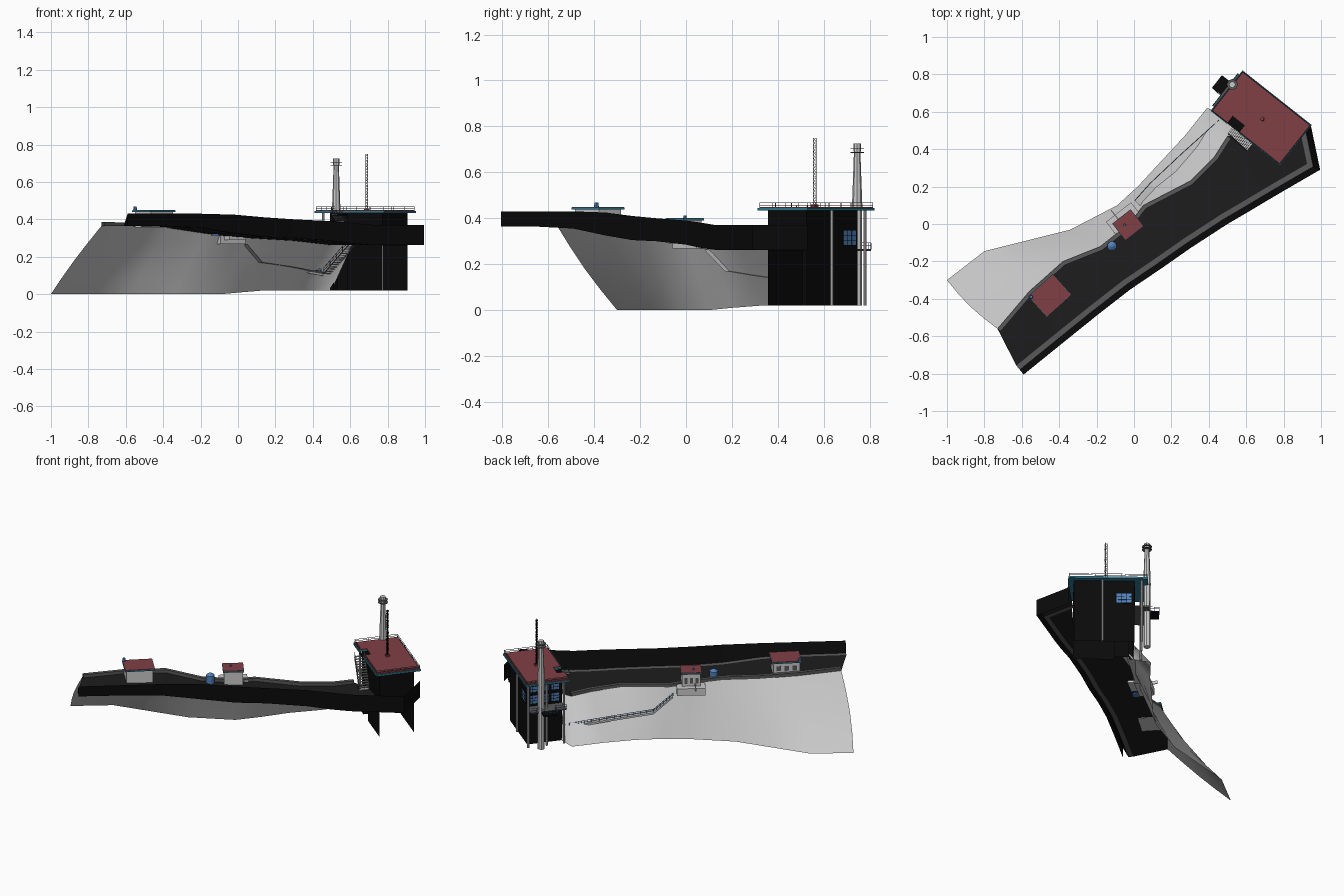
import bpy, bmesh, math
from mathutils import Vector, Matrix

if "Cube" in bpy.data.objects:
    bpy.data.objects.remove(bpy.data.objects["Cube"])

def mat(name, r, g, b):
    m = bpy.data.materials.new(name)
    m.diffuse_color = (r, g, b, 1)
    m.use_nodes = True
    m.node_tree.nodes["Principled BSDF"].inputs["Base Color"].default_value = m.diffuse_color
    return m
BLACK = mat("black", .003, .003, .003)
DARK = mat("asphalt", .012, .012, .012)
STRIP = mat("strip_grey", .1, .1, .1)
RED = mat("roof_red", .22, .05, .06)
BLUE = mat("blue", .08, .22, .5)
TEAL = mat("teal_trim", .03, .2, .3)

def make(name, bm, material=None, smooth=False):
    me = bpy.data.meshes.new(name)
    bm.to_mesh(me)
    bm.free()
    o = bpy.data.objects.new(name, me)
    bpy.context.collection.objects.link(o)
    if material:
        me.materials.append(material)
    if smooth:
        for p in me.polygons:
            p.use_smooth = True
    return o

def loft(name, rows, material=None, smooth=False):
    bm = bmesh.new()
    vs = [[bm.verts.new(p) for p in r] for r in rows]
    for a, b in zip(vs, vs[1:]):
        for i in range(len(a) - 1):
            bm.faces.new((a[i], b[i], b[i + 1], a[i + 1]))
    return make(name, bm, material, smooth)

def add_box(bm, c, size, ang=0):
    M = Matrix.Translation(c) @ Matrix.Rotation(ang, 4, 'Z') @ Matrix.Diagonal((*size, 1))
    bmesh.ops.create_cube(bm, size=1, matrix=M)

def add_bar(bm, p, q, r, r2=None, n=6):
    p, q = Vector(p), Vector(q)
    d = q - p
    M = Matrix.Translation((p + q) / 2) @ d.to_track_quat('Z', 'Y').to_matrix().to_4x4()
    bmesh.ops.create_cone(bm, cap_ends=True, segments=n, radius1=r,
                          radius2=r if r2 is None else r2, depth=d.length, matrix=M)

def boxes(name, items, material=None):
    bm = bmesh.new()
    for it in items:
        add_box(bm, *it)
    return make(name, bm, material)

def bars(name, items, material=None):
    bm = bmesh.new()
    for it in items:
        add_bar(bm, *it)
    return make(name, bm, material)

def prism(name, poly, z0, z1, material=None):
    bm = bmesh.new()
    f = bm.faces.new([bm.verts.new((x, y, z0)) for x, y in poly])
    ext = bmesh.ops.extrude_face_region(bm, geom=[f])
    bmesh.ops.translate(bm, vec=(0, 0, z1 - z0),
                        verts=[v for v in ext['geom'] if isinstance(v, bmesh.types.BMVert)])
    bmesh.ops.recalc_face_normals(bm, faces=bm.faces)
    return make(name, bm, material)

# ---- dam: matching stations along the inner edge, outer edge and slope toe
inner = [(-.73, -.56), (-.56, -.36), (-.38, -.20), (-.18, -.12), (-.03, 0), (.05, .10),
         (.30, .23), (.43, .36), (.50, .47), (.61, .47), (.772, .361), (.90, .50)]
outer = [(-.59, -.805), (-.38, -.635), (-.20, -.49), (-.02, -.35), (.15, -.235), (.30, -.13),
         (.50, 0), (.62, .07), (.72, .13), (.80, .177), (.995, .29), (.945, .53)]
road_z = [.365, .363, .355, .325, .305, .30, .285, .27, .262, .262, .262, .262]
top_z = [.43, .43, .43, .425, .41, .40, .39, .38, .37, .37, .37, .37]
toe = [(-1, -.30, 0), (-.80, -.145, 0), (-.58, -.09, 0), (-.34, -.03, 0), (-.09, .10, 0),
       (.02, .20, .01), (.14, .33, .02), (.27, .47, .02), (.39, .62, .02), (.50, .58, .02)]

def inset(line, d):
    pts = [Vector(p) for p in line]
    out = []
    for i, p in enumerate(pts):
        ns = []
        for a, b in ((i - 1, i), (i, i + 1)):
            if a >= 0 and b < len(pts):
                t = (pts[b] - pts[a]).normalized()
                ns.append(Vector((-t.y, t.x)))
        n = sum(ns, Vector((0, 0))).normalized()
        out.append(p + n * d / n.dot(ns[0]))
    return out
lift = lambda line, zs, dz=0: [(p[0], p[1], z + dz) for p, z in zip(line, zs)]

base, strip_in = inset(outer, .033), inset(outer, .062)
loft("upstream_wall", [lift(base, road_z), lift(outer, top_z), lift(outer, road_z)], BLACK)
loft("road_edge_strip", [lift(base, road_z), lift(strip_in, road_z)][::-1], STRIP)
loft("road", [lift(inner, road_z), lift(strip_in, road_z)], DARK)
crest = inner[:9]
kerb_in = inset(crest, -.022)
loft("inner_kerb", [lift(crest, road_z), lift(crest, road_z, .02), lift(kerb_in, road_z, .02),
                    lift(kerb_in, road_z)], STRIP)
rows = []
for k in range(5):
    t = k / 4
    rows.append([Vector(a).lerp(Vector(b), t) + Vector((-.012, -.01, -.004)) * math.sin(t * math.pi) * (i < 2)
                 for i, (a, b) in enumerate(zip(toe, lift(inner[:10], road_z)))])
loft("rock_slope", rows, None, True)

# ---- power house in its own rotated frame
ANG = math.atan2(-.62, .785)
E1, E2, C = Vector((.785, -.62)), Vector((.62, .785)), Vector((.68, .567))
def L(u, v, z=None):
    p = C + E1 * u + E2 * v
    return (p.x, p.y) if z is None else (p.x, p.y, z)

U, V, UL = .202, .107, .155
plan = [L(U, -V), L(-.04, -V), L(-.04, -.075), L(-.13, -.075), L(-.13, -V), L(-UL, -V), L(-UL, V), L(U, V)]
loft("house_walls", [[(*p, .02) for p in plan], [(*p, .435) for p in plan]], BLACK)
loft("house_end_wall", [[L(U, V, .26), L(U, -V, .26)], [L(U, V, .435), L(U, -V, .435)]], BLACK)
def roof(u, v, n):
    return [L(u, -v), L(u, v), L(-u, v), L(-u, -v), L(-.125, -v), L(-.125, -n), L(-.045, -n), L(-.045, -v)]
prism("roof_trim", roof(.236, .138, .083), .433, .444, TEAL)
prism("roof_top", roof(.231, .133, .087), .442, .449, RED)
boxes("roof_landing", [(L(-.085, -.105, .425), (.08, .06, .008), ANG)], BLACK)

# roof railing
ring = [L(.23, -.132), L(.23, .132), L(-.23, .132), L(-.23, -.132), L(-.125, -.132)]
def rail(pts, h, n, r=.0016):
    out = []
    for a, b in zip(pts, pts[1:]):
        a, b = Vector(a), Vector(b)
        for hh in (h, h * .55):
            out.append((a + Vector((0, 0, hh)), b + Vector((0, 0, hh)), r, r, 4))
        for i in range(n + 1):
            p = a.lerp(b, i / n)
            out.append((p, p + Vector((0, 0, h)), r, r, 4))
    return out
bars("roof_railing", rail([(*p, .445) for p in ring], .022, 3)
     + rail([L(.23, -.132, .445), L(-.045, -.132, .445)], .022, 3), STRIP)

# lattice mast
mx, my = L(.01, 0)
items, s = [], .006
cor = [(s, s), (-s, s), (-s, -s), (s, -s)]
for i in range(4):
    a, b = cor[i], cor[(i + 1) % 4]
    items.append(((mx + a[0], my + a[1], .445), (mx + a[0], my + a[1], .75), .0014, .0014, 4))
    for k in range(20):
        z = .45 + k * .015
        items.append(((mx + a[0], my + a[1], z), (mx + b[0], my + b[1], z + .015), .001, .001, 3))
bars("lattice_mast", items, BLACK)
boxes("mast_foot", [((mx, my, .453), (.022, .022, .012), ANG)], RED)

# outside columns: on the back wall and carrying the roof over the balcony
cols = [(.033, .113), (-.20, .113), (-.20, 0), (-.20, -.107)]
bars("wall_columns", [(L(u, v, .02), L(u, v, .435), .007, .007, 8) for u, v in cols])

# windows with grid bars: one on the back wall, a group on the balcony wall
pane, frame = [], []
def window(u, v, z, w, h, side):
    a = ANG + (math.pi / 2 if side else 0)
    pane.append((L(u, v, z), (w, .004, h), a))
    for k in range(4):
        t = k / 3 - .5
        du, dv = (0, t * w) if side else (t * w, 0)
        frame.append((L(u + du, v + dv, z), (.002, .007, h), a))
        frame.append((L(u, v, z + t * h), (w, .007, .002), a))
window(-.095, V + .001, .315, .09, .065, False)
for v in (-.065, 0, .065):
    for z in (.31, .385):
        window(-UL - .001, v, z, .05, .055, True)
boxes("window_panes", pane, BLUE)
boxes("window_bars", frame, BLACK)

# tapered tower with collars and its side platform
tx, ty = L(-.232, .044)
bars("tower", [((tx, ty, .02), (tx, ty, .44), .021, .021, 8), ((tx, ty, .44), (tx, ty, .69), .023, .014, 8),
               ((tx, ty, .69), (tx, ty, .725), .017, .017, 8)])
bars("tower_collars", [((tx, ty, z), (tx, ty, z + .004), .03, .03, 8) for z in (.685, .703)], STRIP)
boxes("side_platform", [(L(-.275, .006, .262), (.06, .085, .01), ANG)], BLACK)
boxes("side_balcony", [(L(-.2, 0, .262), (.09, .22, .008), ANG)], STRIP)
bars("balcony_railing", rail([L(-.245, -.11, .265), L(-.245, -.04, .265), L(-.305, -.036, .265),
                              L(-.305, .048, .265), L(-.245, .048, .265), L(-.245, .11, .265)], .028, 2), BLUE)

# ---- stair flights beside the power house
def flight(name, a, b, n, w):
    a, b = Vector(a), Vector(b)
    boxes(name, [(a.lerp(b, i / (n - 1)), ((b - a).xy.length / n, w, .005), ANG) for i in range(n)])
    side = Vector((*E2, 0)) * w / 2
    bars(name + "_rails", rail([a + side, b + side], .03, 4) + rail([a - side, b - side], .03, 4)
         + [(a + side, b + side, .003), (a - side, b - side, .003)], STRIP)
flight("lower_stairs", L(-.14, -.15, .11), L(.03, -.15, .265), 14, .06)
flight("upper_stairs", L(.045, -.155, .268), L(-.085, -.145, .425), 14, .06)

# ---- sloping path on the rock face: a ledge that runs back into the slope
path = [Vector(p) for p in ((.02, .11, .265), (.10, .20, .17), (.27, .36, .145), (.47, .54, .11))]
side = Vector((-.016, .016, 0))
down = Vector((0, 0, -.012))
loft("path", [[p + side + down for p in path], [p + side for p in path], [p - side * 2 for p in path]][::-1])
bars("path_railing", rail([p + side for p in path], .022, 6), BLUE)

# ---- small flat-roofed houses on the crest
def cabin(name, x, y, z0, z1, w, d, deg):
    a = math.radians(deg)
    boxes(name + "_walls", [((x, y, (z0 + z1) / 2), (w * .88, d * .86, z1 - z0), a)])
    boxes(name + "_roof_trim", [((x, y, z1), (w, d, .008), a)], TEAL)
    boxes(name + "_roof", [((x, y, z1 + .004), (w * .97, d * .97, .006), a)], RED)
    R = Matrix.Rotation(a, 3, 'Z')
    wins = []
    for k in (-1, 0, 1):
        p = R @ Vector((k * w * .26, d * .43, 0))
        wins.append(((x + p.x, y + p.y, z0 + (z1 - z0) * .55), (w * .15, .004, (z1 - z0) * .35), a))
    boxes(name + "_windows", wins, STRIP)
cabin("crest_house", -.45, -.383, .355, .443, .18, .15, 42)
cabin("valve_house", -.032, -.005, .29, .395, .125, .115, 38)
boxes("valve_foundation", [((-.055, .028, .29), (.17, .09, .045), math.radians(38)),
                           ((-.10, .045, .318), (.006, .07, .02), math.radians(38))])
bars("roof_vents", [((-.55, -.39, .44), (-.55, -.39, .468), .012, .008, 8),
                    ((-.05, -.005, .395), (-.05, -.005, .412), .008, .006, 8)], BLUE)

# water tank with a conical lid
bars("water_tank", [((-.118, -.118, .31), (-.118, -.118, .37), .025, .025, 16),
                    ((-.118, -.118, .37), (-.118, -.118, .383), .025, .006, 16)], BLUE)
